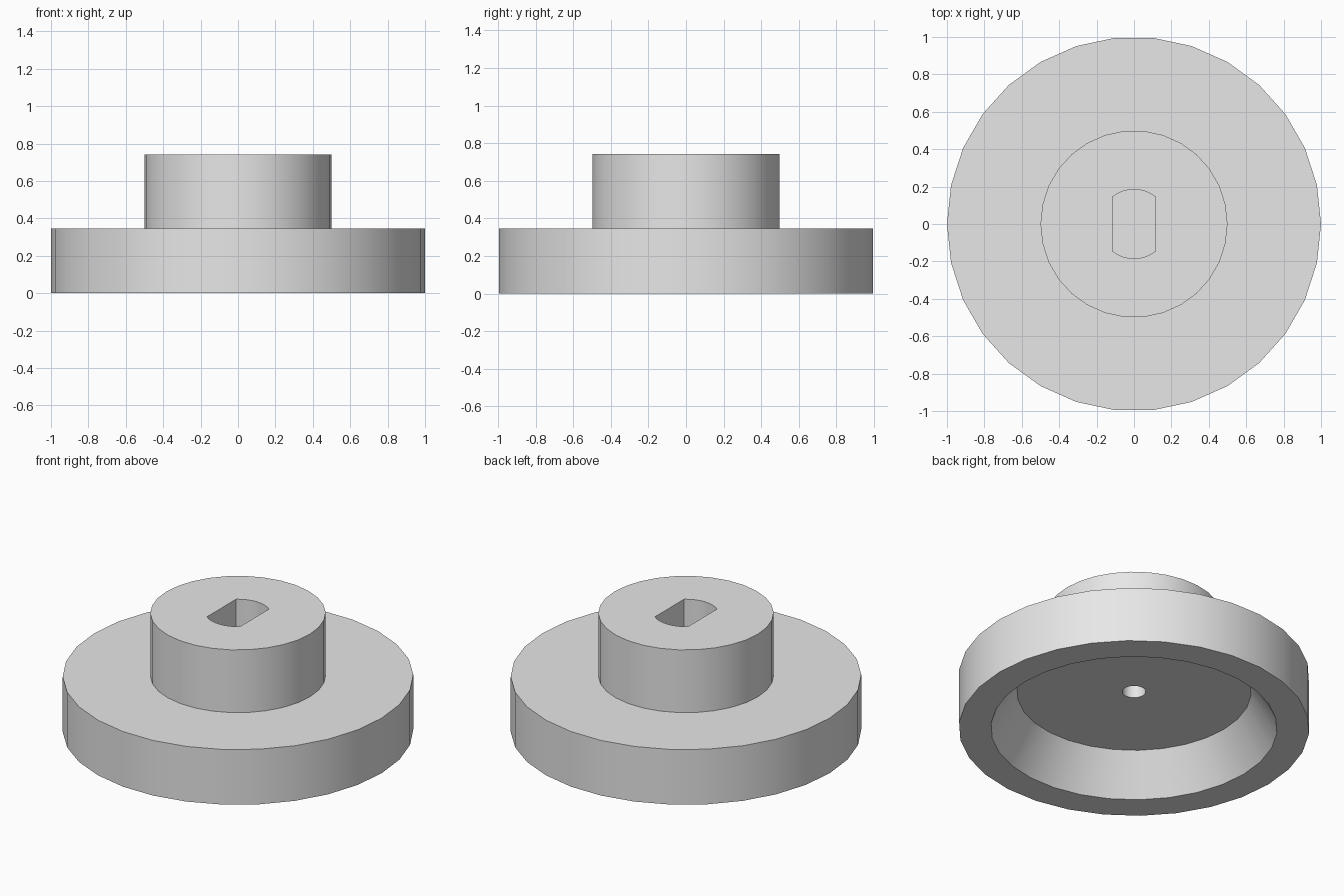
import bpy, bmesh, math

if "Cube" in bpy.data.objects:
    bpy.data.objects.remove(bpy.data.objects["Cube"])

SIDES = 30
FLANGE_TOP, HUB_TOP = 0.347, 0.742
RECESS_TOP, PILOT_TOP = 0.24, 0.33

grey = bpy.data.materials.new("plain grey")
grey.use_nodes = True
colour = (0.8, 0.8, 0.8, 1)
grey.diffuse_color = colour
grey.node_tree.nodes["Principled BSDF"].inputs["Base Color"].default_value = colour


def make_object(name, bm):
    bmesh.ops.recalc_face_normals(bm, faces=bm.faces)
    mesh = bpy.data.meshes.new(name)
    bm.to_mesh(mesh)
    bm.free()
    mesh.materials.append(grey)
    obj = bpy.data.objects.new(name, mesh)
    bpy.context.collection.objects.link(obj)
    return obj


def lathe(name, profile):
    """Closed solid from (radius, height) rings, capped at both ends."""
    bm = bmesh.new()
    rings = []
    for r, z in profile:
        angles = [math.tau * i / SIDES for i in range(SIDES)]
        rings.append([bm.verts.new((r * math.cos(a), r * math.sin(a), z)) for a in angles])
    for low, high in zip(rings, rings[1:]):
        for i in range(SIDES):
            j = (i + 1) % SIDES
            bm.faces.new((low[i], low[j], high[j], high[i]))
    bm.faces.new(rings[0])
    bm.faces.new(rings[-1])
    return make_object(name, bm)


def shaft_cutter(radius, flat, bottom, top):
    """Prism with two round ends and two flat sides."""
    corner = math.acos(flat / radius)
    sweep = math.pi - 2 * corner
    bm = bmesh.new()
    outline = []
    for start in (corner, corner + math.pi):
        for i in range(9):
            a = start + sweep * i / 8
            outline.append(bm.verts.new((radius * math.cos(a), radius * math.sin(a), bottom)))
    face = bm.faces.new(outline)
    extruded = bmesh.ops.extrude_face_region(bm, geom=[face], use_keep_orig=True)
    raised = [v for v in extruded["geom"] if isinstance(v, bmesh.types.BMVert)]
    bmesh.ops.translate(bm, verts=raised, vec=(0, 0, top - bottom))
    return make_object("shaft_cutter", bm)


# Flange and hub, with the tapered recess and pilot hole underneath
wheel = lathe("flanged_hub", [
    (0.067, PILOT_TOP), (0.067, RECESS_TOP), (0.669, RECESS_TOP),
    (0.817, 0), (1, 0), (1, FLANGE_TOP), (0.5, FLANGE_TOP), (0.5, HUB_TOP),
])

# Blind shaft socket with two flats
cutter = shaft_cutter(0.185, 0.115, FLANGE_TOP, HUB_TOP + 0.1)
cutter.hide_render = True
cut = wheel.modifiers.new("shaft socket", 'BOOLEAN')
cut.operation = 'DIFFERENCE'
cut.solver = 'EXACT'
cut.object = cutter

bpy.ops.object.select_all(action='DESELECT')
wheel.select_set(True)
bpy.context.view_layer.objects.active = wheel
bpy.ops.object.modifier_apply(modifier=cut.name)
bpy.data.objects.remove(cutter)
bpy.ops.object.shade_smooth_by_angle(angle=math.radians(30))
